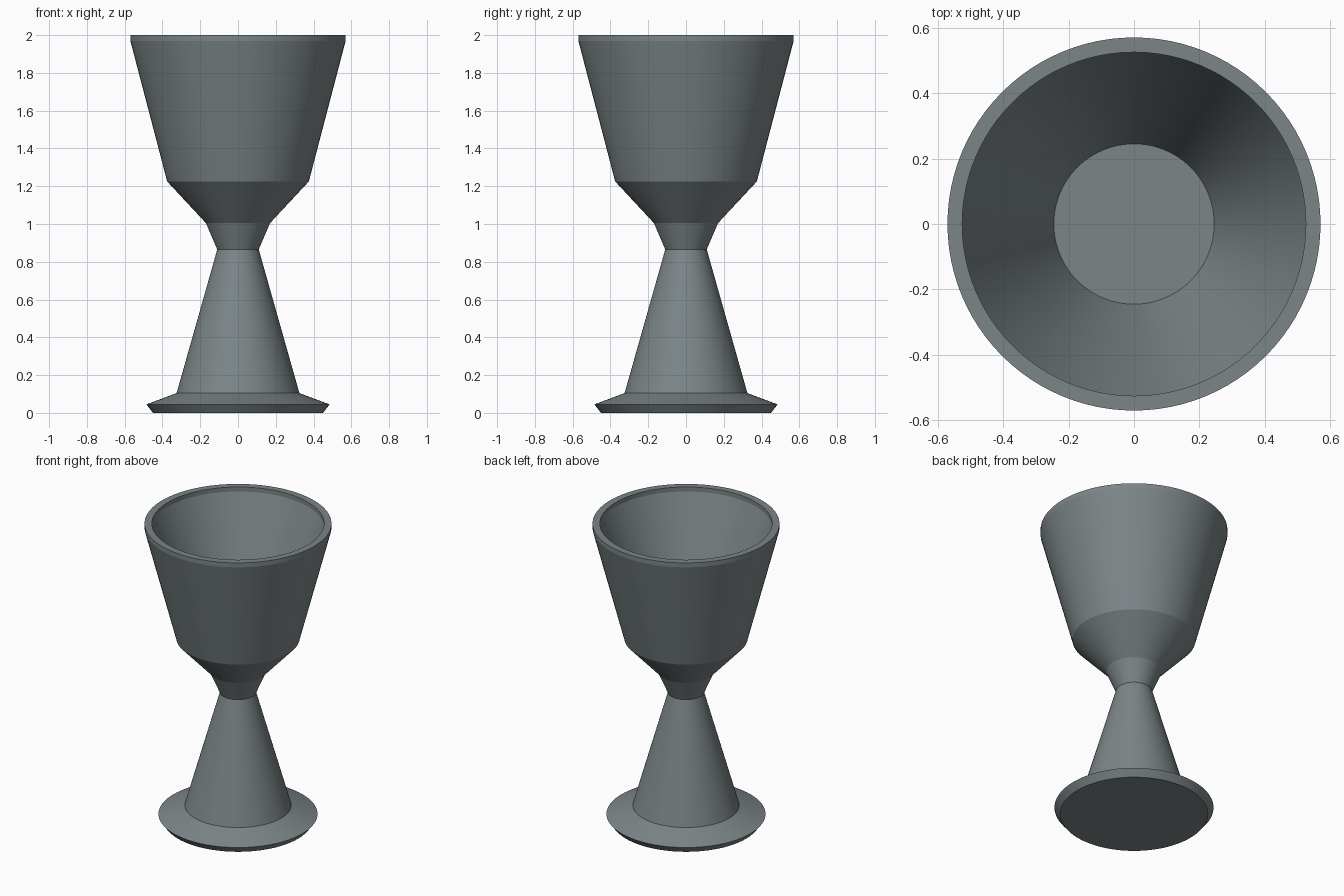
import bpy, bmesh, math

if "Cube" in bpy.data.objects:
    bpy.data.objects.remove(bpy.data.objects["Cube"])

SEGMENTS = 96

metal = bpy.data.materials.new("blue_grey")
metal.diffuse_color = (0.2, 0.235, 0.245, 1.0)
metal.use_nodes = True
metal.node_tree.nodes["Principled BSDF"].inputs["Base Color"].default_value = metal.diffuse_color


def lathe(name, profile):
    """Spin an (r, z) profile, listed from bottom outside to top inside."""
    bm = bmesh.new()
    rings = []
    for r, z in profile:
        if r == 0:
            rings.append([bm.verts.new((0, 0, z))] * SEGMENTS)
        else:
            rings.append([bm.verts.new((r * math.cos(2 * math.pi * i / SEGMENTS),
                                        r * math.sin(2 * math.pi * i / SEGMENTS), z))
                          for i in range(SEGMENTS)])
    for low, high in zip(rings, rings[1:]):
        for i in range(SEGMENTS):
            j = (i + 1) % SEGMENTS
            corners = dict.fromkeys([low[i], low[j], high[j], high[i]])
            bm.faces.new(list(corners)).smooth = True
    mesh = bpy.data.meshes.new(name)
    bm.to_mesh(mesh)
    bm.free()
    mesh.set_sharp_from_angle(angle=math.radians(10))
    mesh.materials.append(metal)
    obj = bpy.data.objects.new(name, mesh)
    bpy.context.collection.objects.link(obj)
    return obj


# Bevelled disc foot
lathe("foot", [(0, 0), (0.45, 0), (0.485, 0.045), (0.325, 0.105)])

# Tapered stem
lathe("stem", [(0.325, 0.105), (0.11, 0.865)])

# Cup: flared neck, outer wall, flat rim, inner wall and floor
lathe("bowl", [(0.11, 0.865), (0.17, 1.005), (0.375, 1.225), (0.57, 1.97),
               (0.57, 2.0), (0.525, 2.0), (0.525, 1.97), (0.245, 1.25), (0, 1.25)])
